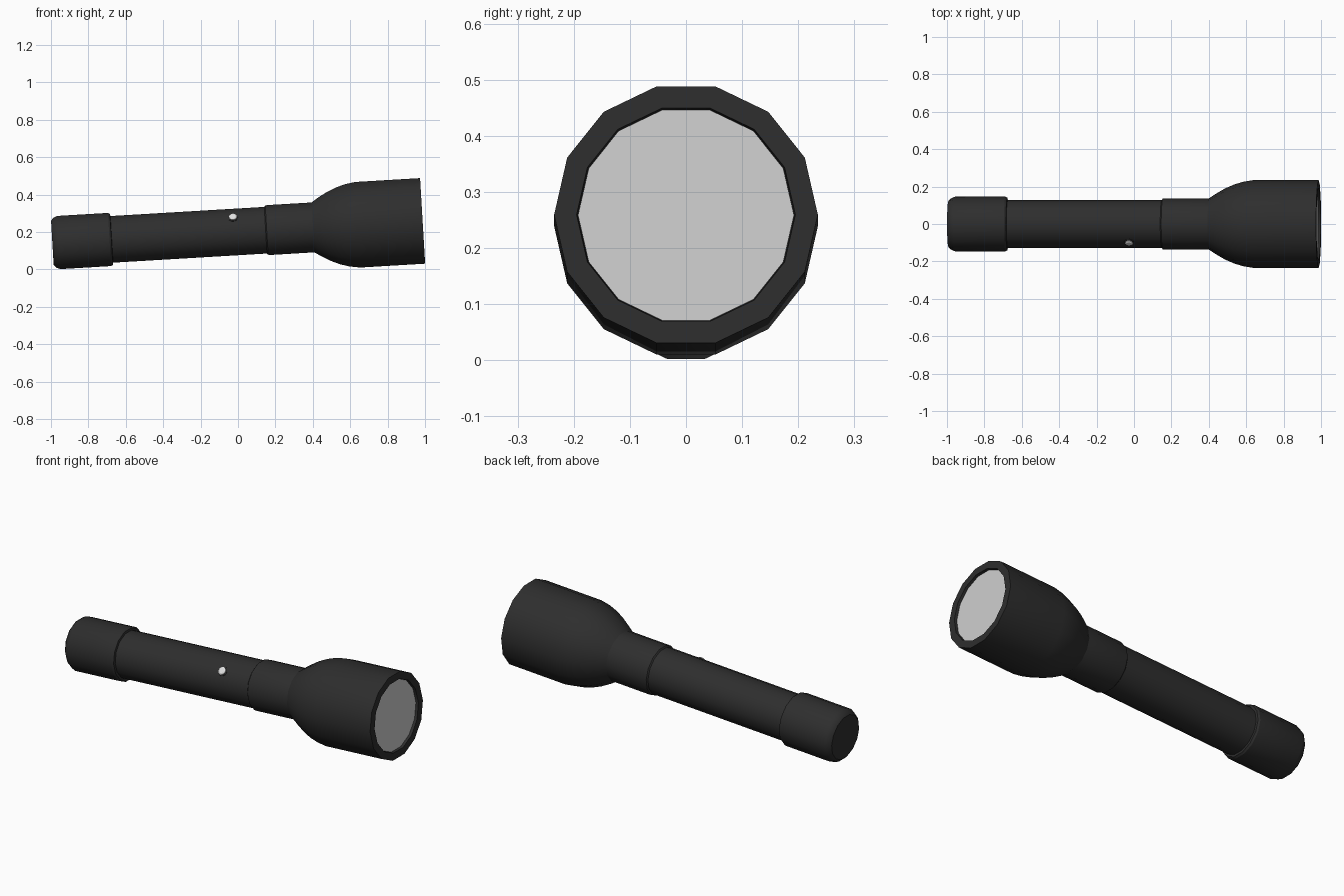
import bpy, bmesh, math
from mathutils import Matrix, Vector

if "Cube" in bpy.data.objects:
    bpy.data.objects.remove(bpy.data.objects["Cube"])

SIDES = 14
TILT = math.radians(3.4)
# local x runs along the torch axis, starting at the tail
PLACE = Matrix.Translation((-0.9925, 0, 0.142)) @ Matrix.Rotation(-TILT, 4, 'Y')


def material(name, v):
    m = bpy.data.materials.new(name)
    m.diffuse_color = (v, v, v, 1)
    m.use_nodes = True
    m.node_tree.nodes["Principled BSDF"].inputs["Base Color"].default_value = m.diffuse_color
    return m


black = material("black_casing", 0.027)
grey = material("lens_grey", 0.62)
white = material("button_white", 0.75)


def lathe(name, profile, mat, sides=SIDES, matrix=PLACE):
    """Revolve (x, radius) pairs about local x; radius 0 makes a closing point ring."""
    bm = bmesh.new()
    rings = []
    for x, r in profile:
        rings.append([bm.verts.new((x, r * math.cos(2 * math.pi * i / sides),
                                    r * math.sin(2 * math.pi * i / sides)))
                      for i in range(sides)])
    for a, b in zip(rings, rings[1:]):
        for i in range(sides):
            j = (i + 1) % sides
            bm.faces.new((a[i], a[j], b[j], b[i]))
    bm.faces.new(rings[0])
    bm.faces.new(rings[-1])
    bmesh.ops.recalc_face_normals(bm, faces=bm.faces)
    me = bpy.data.meshes.new(name)
    bm.to_mesh(me)
    bm.free()
    me.materials.append(mat)
    ob = bpy.data.objects.new(name, me)
    bpy.context.collection.objects.link(ob)
    ob.matrix_world = matrix
    bpy.ops.object.select_all(action='DESELECT')
    ob.select_set(True)
    bpy.context.view_layer.objects.active = ob
    bpy.ops.object.shade_smooth_by_angle(angle=math.radians(30))
    return ob


# Tail cap, grip, collar, flared head and recessed rim in one turned casing
lathe("casing", [
    (0.0, 0.122), (0.012, 0.136), (0.035, 0.146), (0.306, 0.146), (0.316, 0.140),
    (0.318, 0.128), (1.142, 0.128), (1.148, 0.135), (1.156, 0.137), (1.396, 0.137),
    (1.43, 0.160), (1.48, 0.189), (1.53, 0.211), (1.58, 0.226), (1.636, 0.235),
    (1.983, 0.235), (1.983, 0.195), (1.965, 0.193)], black)

# Lens disc set just inside the rim
lathe("lens", [(1.960, 0.1925), (1.969, 0.1925)], grey)

# Push button on an upper front facet of the grip
ang = math.pi - 1.5 * 2 * math.pi / SIDES
out = Vector((0, math.cos(ang), math.sin(ang)))
turn = Vector((1, 0, 0)).rotation_difference(out).to_matrix().to_4x4()
seat = PLACE @ Matrix.Translation(Vector((0.972, 0, 0)) + out * 0.12) @ turn
lathe("button_collar", [(0.0, 0.027), (0.007, 0.027), (0.009, 0.024)], black, 10, seat)
lathe("button", [(0.0, 0.021), (0.013, 0.021), (0.017, 0.014)], white, 10, seat)
